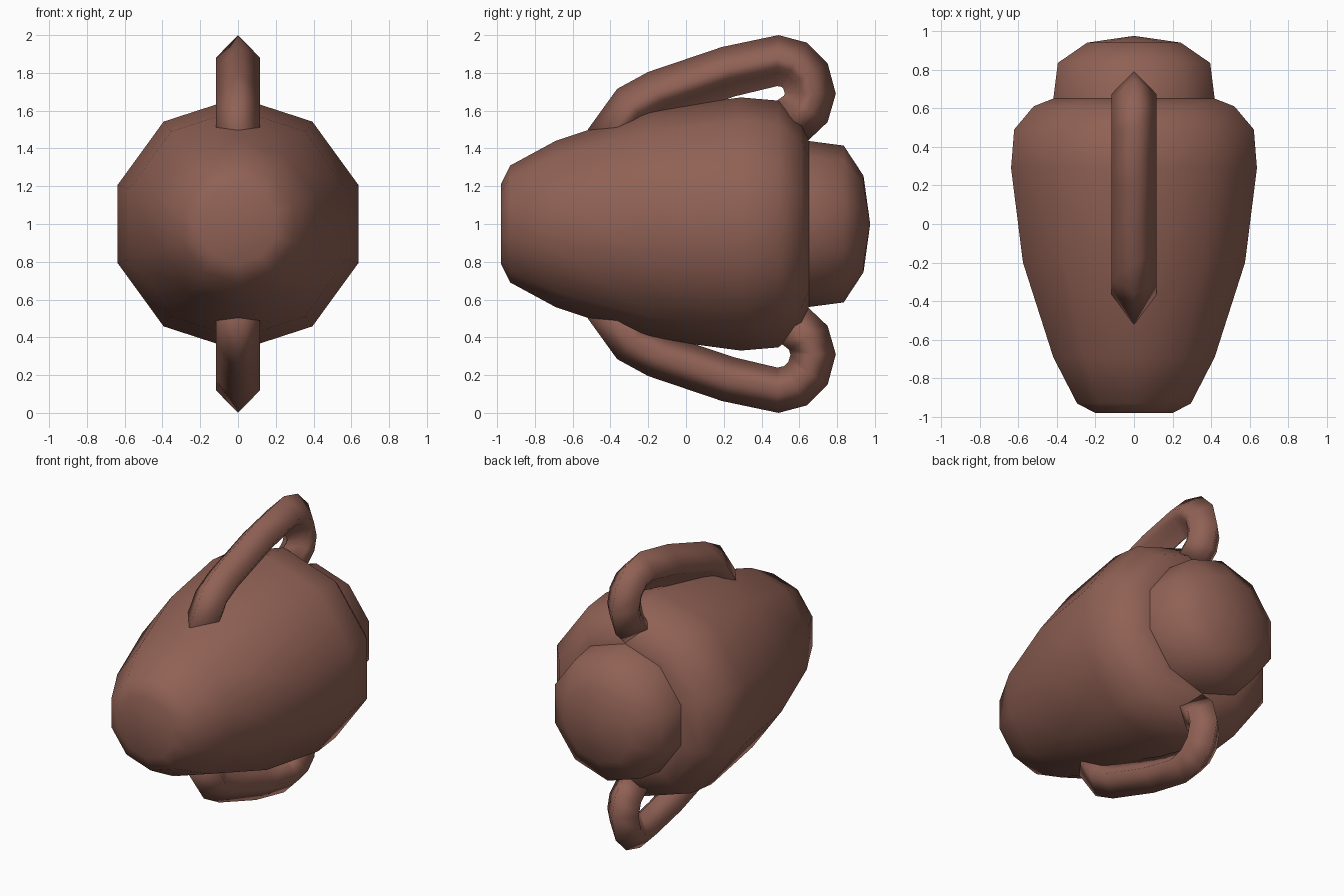
import bpy, bmesh, math
from mathutils import Vector

if "Cube" in bpy.data.objects:
    bpy.data.objects.remove(bpy.data.objects["Cube"])

clay = bpy.data.materials.new("brown_clay")
clay.diffuse_color = (0.28, 0.12, 0.09, 1)
clay.use_nodes = True
clay.node_tree.nodes["Principled BSDF"].inputs["Base Color"].default_value = clay.diffuse_color


def make(name, rings, caps, angle):
    """Skin a list of closed rings; a ring of one point is a pole."""
    bm = bmesh.new()
    vr = [[bm.verts.new(p) for p in ring] for ring in rings]
    for a, b in zip(vr, vr[1:]):
        n = max(len(a), len(b))
        for i in range(n):
            j = (i + 1) % n
            if len(b) == 1:
                bm.faces.new((a[i], a[j], b[0]))
            else:
                bm.faces.new((a[i], a[j], b[j], b[i]))
    if caps:
        for r in (vr[0], vr[-1]):
            if len(r) > 2:
                bm.faces.new(r)
    bmesh.ops.recalc_face_normals(bm, faces=bm.faces)
    me = bpy.data.meshes.new(name)
    bm.to_mesh(me)
    bm.free()
    me.materials.append(clay)
    ob = bpy.data.objects.new(name, me)
    bpy.context.collection.objects.link(ob)
    bpy.ops.object.select_all(action='DESELECT')
    bpy.context.view_layer.objects.active = ob
    ob.select_set(True)
    bpy.ops.object.shade_smooth_by_angle(angle=math.radians(angle))
    return ob


def lathe(profile, sides=10):
    """Rings around the lying vase axis (y) at z = 1."""
    rings = []
    for y, r in profile:
        if r == 0:
            rings.append([(0, y, 1)])
            continue
        rings.append([(r * math.sin(2 * math.pi * i / sides), y,
                       1 + r * math.cos(2 * math.pi * i / sides)) for i in range(sides)])
    return rings


def sweep(path, section):
    """Sweep a section (x, depth inward) along an outer path of (y, z)."""
    pts = [Vector(p) for p in path]
    rings = []
    for i, p in enumerate(pts):
        d = Vector((0, 0))
        if i > 0:
            d += (p - pts[i - 1]).normalized()
        if i < len(pts) - 1:
            d += (pts[i + 1] - p).normalized()
        d.normalize()
        inward = Vector((d.y, -d.x))
        rings.append([(x, p.x + inward.x * t, p.y + inward.y * t) for x, t in section])
    return rings


# vase body and domed neck
make("vase_body", lathe([(-0.98, 0.21), (-0.93, 0.31), (-0.69, 0.44), (-0.2, 0.605),
                         (0.29, 0.67), (0.49, 0.653), (0.61, 0.547), (0.65, 0.44)]), True, 70)
make("neck_dome", lathe([(0.645, 0.44), (0.835, 0.415), (0.94, 0.255), (0.975, 0)]), True, 70)

# handles: upper one has a narrow keel inside, lower one is plain
path = [(-0.52, 1.5), (-0.365, 1.715), (-0.2, 1.805), (0.19, 1.937), (0.49, 2.0),
        (0.64, 1.96), (0.75, 1.85), (0.793, 1.69), (0.75, 1.54), (0.65, 1.445)]
keeled = [(0, 0), (0.117, 0.12), (0.09, 0.17), (0.05, 0.2), (0, 0.27),
          (-0.05, 0.2), (-0.09, 0.17), (-0.117, 0.12)]
plain = [(0, 0), (0.117, 0.12), (0, 0.24), (-0.117, 0.12)]
make("upper_handle", sweep(path, keeled), True, 100)
lower = sweep(path, plain)
make("lower_handle", [[(x, y, 2 - z) for x, y, z in r] for r in lower], True, 100)
